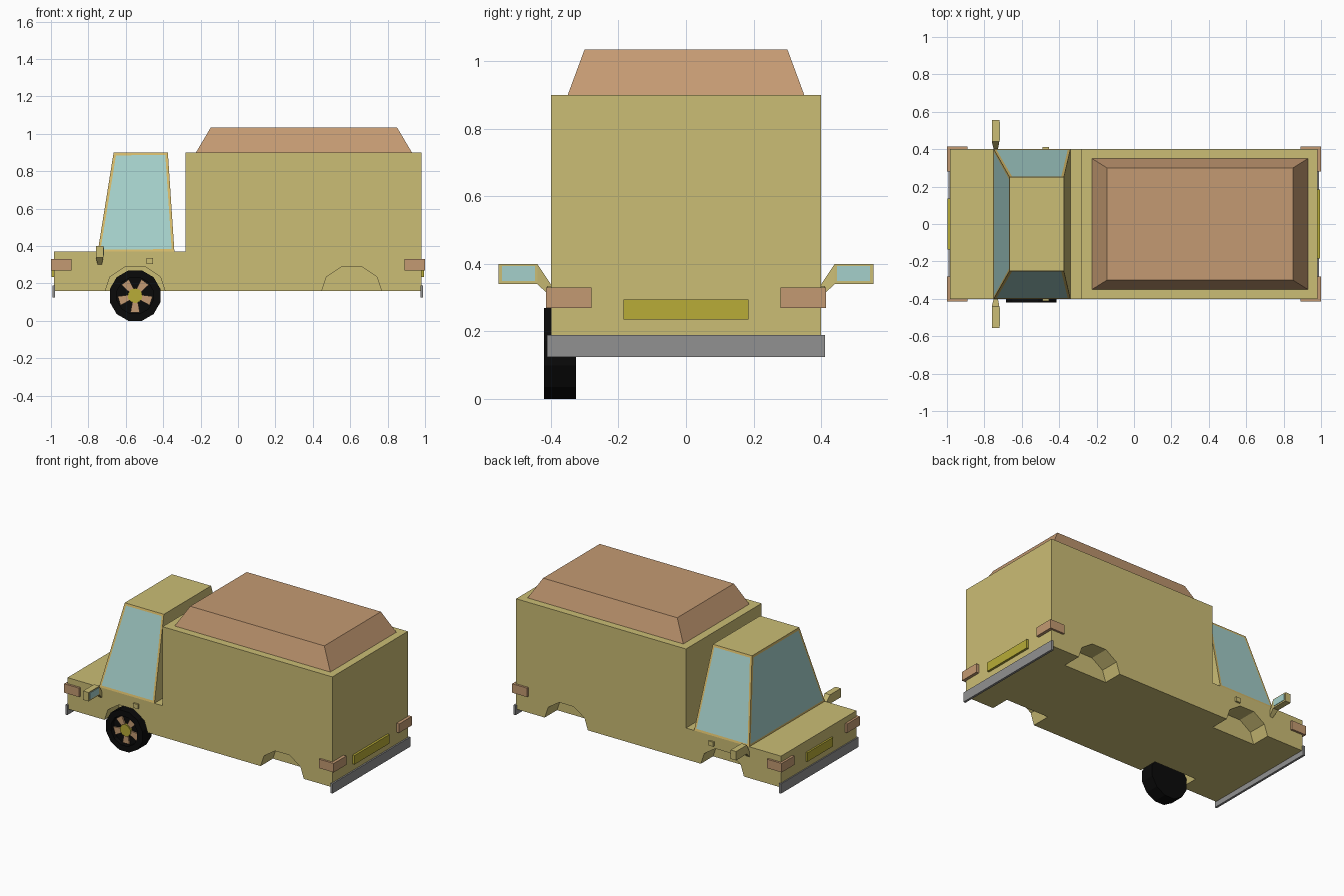
import bpy, bmesh, math
from mathutils import Vector

if "Cube" in bpy.data.objects:
    bpy.data.objects.remove(bpy.data.objects["Cube"])


def material(name, rgb):
    m = bpy.data.materials.new(name)
    m.diffuse_color = (*rgb, 1)
    m.use_nodes = True
    m.node_tree.nodes["Principled BSDF"].inputs["Base Color"].default_value = m.diffuse_color
    return m


SAND = material("sand paint", (0.597, 0.508, 0.178))
TRIM = material("window trim", (0.665, 0.485, 0.141))
GLASS = material("pale glass", (0.376, 0.631, 0.597))
BROWN = material("light brown", (0.552, 0.323, 0.168))
YELLOW = material("plate yellow", (0.479, 0.413, 0.038))
GREY = material("bumper grey", (0.283, 0.283, 0.283))
BLACK = material("tyre black", (0.003, 0.003, 0.003))


def finish(name, bm, *mats):
    bmesh.ops.recalc_face_normals(bm, faces=bm.faces)
    me = bpy.data.meshes.new(name)
    bm.to_mesh(me)
    bm.free()
    for m in mats:
        me.materials.append(m)
    ob = bpy.data.objects.new(name, me)
    bpy.context.collection.objects.link(ob)
    return ob


def loft(name, a, b, *mats):
    """Closed solid between two matching rings of points."""
    bm = bmesh.new()
    va = [bm.verts.new(p) for p in a]
    vb = [bm.verts.new(p) for p in b]
    n = len(va)
    bm.faces.new(va)
    bm.faces.new(vb)
    for i in range(n):
        j = (i + 1) % n
        bm.faces.new((va[i], va[j], vb[j], vb[i]))
    return finish(name, bm, *mats)


def rect(x0, x1, y0, y1, z):
    return [(x0, y0, z), (x1, y0, z), (x1, y1, z), (x0, y1, z)]


def box(name, x0, x1, y0, y1, z0, z1, mat):
    return loft(name, rect(x0, x1, y0, y1, z0), rect(x0, x1, y0, y1, z1), mat)


def prism(name, profile, y0, y1, mat):
    return loft(name, [(x, y0, z) for x, z in profile],
                [(x, y1, z) for x, z in profile], mat)


# Body: side profile with low bonnet and tall cargo box
body = prism("van_body", [(-0.985, 0.16), (0.98, 0.16), (0.98, 0.90),
                          (-0.28, 0.90), (-0.28, 0.37), (-0.985, 0.37)],
             -0.4, 0.4, SAND)

# Wheel arches cut into both sides
ARCH = [(-0.16, 0.10), (-0.16, 0.16), (-0.135, 0.235), (-0.053, 0.29),
        (0.053, 0.29), (0.135, 0.235), (0.16, 0.16), (0.16, 0.10)]
for cx in (-0.55, 0.608):
    for s in (-1, 1):
        cutter = prism("arch_cutter", [(cx + x, z) for x, z in ARCH],
                       s * 0.27, s * 0.5, SAND)
        cutter.hide_render = True
        mod = body.modifiers.new("arch", 'BOOLEAN')
        mod.operation = 'DIFFERENCE'
        mod.solver = 'EXACT'
        mod.object = cutter
        bpy.context.view_layer.objects.active = body
        bpy.ops.object.modifier_apply(modifier=mod.name)
        bpy.data.objects.remove(cutter)

# Cab with inset windows at the front and on the sides
cab = loft("cab", rect(-0.75, -0.34, -0.4, 0.4, 0.37),
           rect(-0.665, -0.375, -0.25, 0.25, 0.90), SAND, TRIM, GLASS)
bm = bmesh.new()
bm.from_mesh(cab.data)
bm.normal_update()
panes = [f for f in bm.faces if abs(f.normal.y) > 0.5 or f.normal.x < -0.5]
for f in panes:
    f.material_index = 1
bmesh.ops.inset_individual(bm, faces=panes, thickness=0.02)
for f in panes:
    f.material_index = 2
bm.to_mesh(cab.data)
bm.free()

# Raised roof load
loft("roof_load", rect(-0.225, 0.93, -0.35, 0.35, 0.90),
     rect(-0.145, 0.85, -0.30, 0.30, 1.035), BROWN)

# Bumpers and number plates
box("front_bumper", -0.993, -0.978, -0.412, 0.412, 0.125, 0.19, GREY)
box("rear_bumper", 0.975, 0.99, -0.412, 0.412, 0.125, 0.19, GREY)
box("front_plate", -0.997, -0.98, -0.135, 0.135, 0.235, 0.295, YELLOW)
box("rear_plate", 0.975, 0.995, -0.185, 0.185, 0.235, 0.295, YELLOW)

for s, side in ((-1, "right"), (1, "left")):
    # Wrap-around corner lights
    box(side + "_headlight", -1.0, -0.89, s * 0.28, s * 0.414, 0.27, 0.33, BROWN)
    box(side + "_tail_light", 0.89, 1.0, s * 0.28, s * 0.414, 0.27, 0.33, BROWN)
    # Door handle
    box(side + "_door_handle", -0.49, -0.455, s * 0.395, s * 0.412, 0.305, 0.335, SAND)
    # Mirror: housing, tapered arm, glass
    box(side + "_mirror", -0.76, -0.72, s * 0.44, s * 0.555, 0.34, 0.40, SAND)
    loft(side + "_mirror_arm",
         [(x, s * 0.44, z) for x, z in ((-0.76, 0.34), (-0.72, 0.34), (-0.72, 0.40), (-0.76, 0.40))],
         [(x, s * 0.397, z) for x, z in ((-0.75, 0.30), (-0.728, 0.30), (-0.728, 0.335), (-0.75, 0.335))],
         SAND)
    box(side + "_mirror_glass", -0.722, -0.717, s * 0.447, s * 0.545, 0.35, 0.393, GLASS)

# Single front wheel: tyre with recessed face, five spokes and hub
WX, WZ, SIDES = -0.55, 0.135, 12


def ring(r, y, n=SIDES):
    return [Vector((WX + r * math.cos((i + 0.5) * math.tau / n), y,
                    WZ + r * math.sin((i + 0.5) * math.tau / n))) for i in range(n)]


bm = bmesh.new()
loops = [[bm.verts.new(p) for p in ring(r, y)] for r, y in
         ((0.1395, -0.325), (0.1395, -0.42), (0.1, -0.42), (0.1, -0.392))]
for a, b in zip(loops, loops[1:]):
    for i in range(SIDES):
        j = (i + 1) % SIDES
        bm.faces.new((a[i], a[j], b[j], b[i]))
bm.faces.new(loops[0])
bm.faces.new(loops[-1])
finish("tyre", bm, BLACK)

for k in range(5):
    ang = math.radians(-90 + 72 * k)
    d, t = Vector((math.cos(ang), math.sin(ang))), Vector((-math.sin(ang), math.cos(ang)))
    c = Vector((WX, WZ))
    pts = [c + d * 0.03 - t * 0.014, c + d * 0.09 - t * 0.025,
           c + d * 0.09 + t * 0.025, c + d * 0.03 + t * 0.014]
    prism("wheel_spoke", [tuple(p) for p in pts], -0.39, -0.402, BROWN)
loft("wheel_hub", ring(0.04, -0.39, 10), ring(0.04, -0.41, 10), YELLOW)
